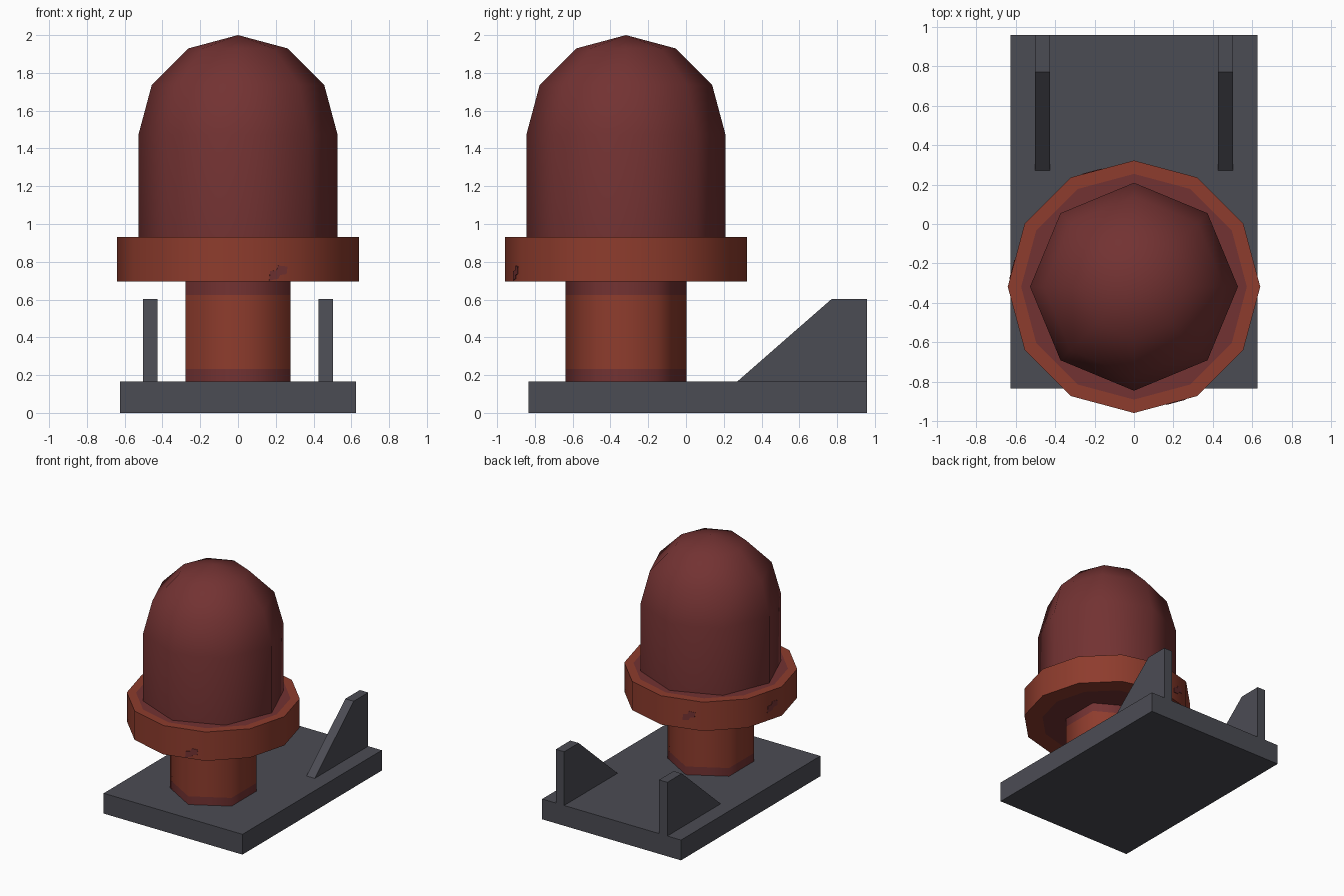
import bpy, bmesh, math
from mathutils import Vector

if "Cube" in bpy.data.objects:
    bpy.data.objects.remove(bpy.data.objects["Cube"])

CY = -0.318  # y of the round column axis


def material(name, rgb):
    m = bpy.data.materials.new(name)
    m.diffuse_color = (*rgb, 1)
    m.use_nodes = True
    m.node_tree.nodes["Principled BSDF"].inputs["Base Color"].default_value = m.diffuse_color
    return m


GREY = material("dark grey metal", (0.071, 0.072, 0.088))
RUST = material("rust orange", (0.270, 0.045, 0.026))
MAROON = material("dark red", (0.170, 0.032, 0.032))


def finish(bm, name, mats, smooth=None):
    bmesh.ops.recalc_face_normals(bm, faces=bm.faces)
    me = bpy.data.meshes.new(name)
    bm.to_mesh(me)
    bm.free()
    for m in mats:
        me.materials.append(m)
    ob = bpy.data.objects.new(name, me)
    bpy.context.collection.objects.link(ob)
    if smooth:
        bpy.ops.object.select_all(action='DESELECT')
        ob.select_set(True)
        bpy.context.view_layer.objects.active = ob
        bpy.ops.object.shade_smooth_by_angle(angle=math.radians(smooth))
    return ob


def lathe(name, profile, sides, mats, slots, smooth):
    """Revolve (radius, z) points about the column axis; one slot per segment."""
    bm = bmesh.new()
    rings = []
    for r, z in profile:
        if r == 0:
            rings.append([bm.verts.new((0, CY, z))] * sides)
            continue
        angles = [math.pi / 2 + math.tau * i / sides for i in range(sides)]
        rings.append([bm.verts.new((r * math.cos(a), CY + r * math.sin(a), z)) for a in angles])
    for lo, hi, slot in zip(rings, rings[1:], slots):
        for i in range(sides):
            j = (i + 1) % sides
            quad = list(dict.fromkeys((lo[i], lo[j], hi[j], hi[i])))
            bm.faces.new(quad).material_index = slot
    return finish(bm, name, mats, smooth)


def extrude(name, points, vec, mat):
    """Prism from a planar outline pushed along vec."""
    bm = bmesh.new()
    face = bm.faces.new([bm.verts.new(p) for p in points])
    new = bmesh.ops.extrude_face_region(bm, geom=[face], use_keep_orig=True)
    bmesh.ops.translate(bm, vec=vec, verts=[g for g in new["geom"] if isinstance(g, bmesh.types.BMVert)])
    return finish(bm, name, [mat])


# Base plate
extrude("base_plate", [(x, y, 0) for x, y in
        ((-0.625, -0.835), (0.625, -0.835), (0.625, 0.957), (-0.625, 0.957))], (0, 0, 0.165), GREY)

# Sloped gussets at the back
outline = [(0.27, 0.165), (0.77, 0.602), (0.957, 0.602), (0.957, 0.165)]
for side, x in (("left", -0.502), ("right", 0.427)):
    extrude(side + "_gusset", [(x, y, z) for y, z in outline], (0.075, 0, 0), GREY)

# Hexagonal stem with stained ends
lathe("stem", [(0, 0.165), (0.32, 0.165), (0.32, 0.232), (0.32, 0.625), (0.32, 0.695), (0, 0.695)],
      6, [RUST, MAROON], [1, 1, 0, 1, 1], 62)

# Twelve-sided flange, stained next to the stem and dome
lathe("flange", [(0, 0.695), (0.5, 0.695), (0.64, 0.695), (0.64, 0.93), (0.572, 0.93), (0, 0.93)],
      12, [RUST, MAROON], [1, 0, 0, 0, 1], 40)

# Octagonal dome
arc = [(0.527 * math.cos(math.radians(a)), 1.473 + 0.527 * math.sin(math.radians(a))) for a in (0, 30, 60)]
lathe("dome", [(0, 0.93), (0.527, 0.93)] + arc + [(0, 2.0)], 8, [MAROON], [0] * 5, 50)

# Thin stain patches on the flange sides
blotch = [(-0.05, 0), (0.0, 0.01), (0.01, 0.03), (0.045, 0.035), (0.05, 0.075),
          (0.0, 0.08), (-0.01, 0.055), (-0.045, 0.05)]
for n, (deg, shift, z0) in enumerate(((-75, 0.055, 0.70), (105, 0.054, 0.76), (165, 0.075, 0.76))):
    a = math.radians(deg)
    out = Vector((math.cos(a), math.sin(a), 0))
    tan = Vector((-math.sin(a), math.cos(a), 0))
    start = Vector((0, CY, z0)) + out * (0.64 * math.cos(math.pi / 12) - 0.002)
    extrude("flange_stain_%d" % (n + 1),
            [start + tan * (shift + u) + Vector((0, 0, v)) for u, v in blotch], out * 0.005, MAROON)
